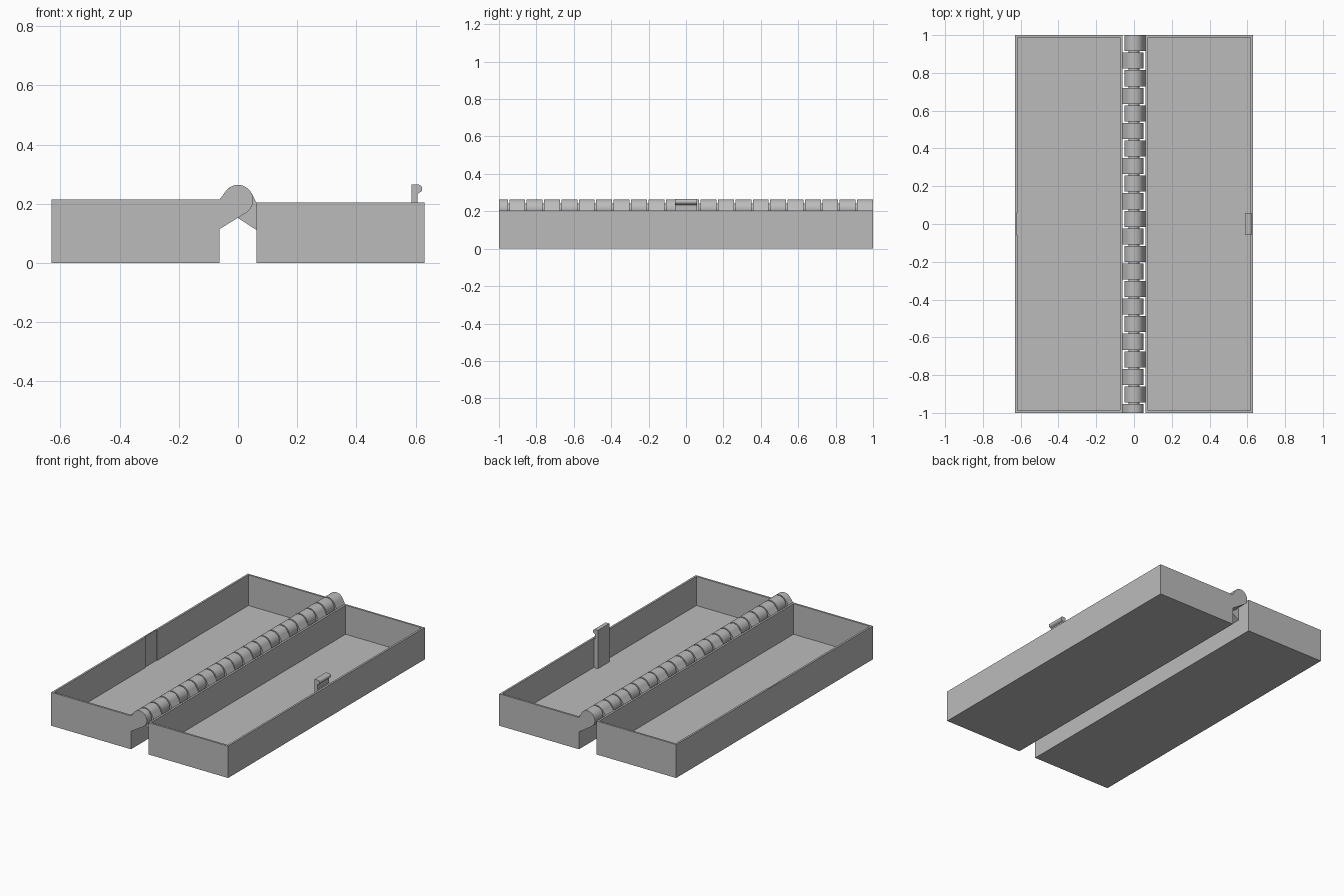
import bpy
import bmesh
import math

if "Cube" in bpy.data.objects:
    bpy.data.objects.remove(bpy.data.objects["Cube"], do_unlink=True)

grey = bpy.data.materials.new("plain grey")
grey.use_nodes = True
COLOR = (0.5, 0.5, 0.5, 1)
grey.diffuse_color = COLOR
grey.node_tree.nodes["Principled BSDF"].inputs["Base Color"].default_value = COLOR

WALL, FLOOR = 0.018, 0.018
OUTER, INNER = 0.63, 0.062
HINGE_Z, HINGE_R = 0.213, 0.051
PITCH, GAP = 0.093, 0.008
LATCH_HALF = 0.058


def finish(name, bm):
    bmesh.ops.recalc_face_normals(bm, faces=bm.faces)
    mesh = bpy.data.meshes.new(name)
    bm.to_mesh(mesh)
    bm.free()
    mesh.materials.append(grey)
    obj = bpy.data.objects.new(name, mesh)
    bpy.context.collection.objects.link(obj)
    return obj


def add_box(bm, lo, hi):
    verts = bmesh.ops.create_cube(bm, size=1)["verts"]
    for v in verts:
        for i in range(3):
            v.co[i] = hi[i] if v.co[i] > 0 else lo[i]


def add_prism(bm, profile, y0, y1):
    """Extrude an x-z profile along y."""
    face = bm.faces.new([bm.verts.new((x, y0, z)) for x, z in profile])
    out = bmesh.ops.extrude_face_region(bm, geom=[face])["geom"]
    for v in out:
        if isinstance(v, bmesh.types.BMVert):
            v.co.y = y1


def select_only(obj):
    bpy.ops.object.select_all(action="DESELECT")
    obj.select_set(True)
    bpy.context.view_layer.objects.active = obj


def smooth(obj):
    select_only(obj)
    bpy.ops.object.shade_smooth_by_angle(angle=math.radians(30))


# Open trays: the top face is inset and sunk to the floor
def tray(name, x0, x1, height):
    bm = bmesh.new()
    add_box(bm, (x0, -1, 0), (x1, 1, height))
    top = max(bm.faces, key=lambda f: f.calc_center_median().z)
    bmesh.ops.inset_region(bm, faces=[top], thickness=WALL)
    floor = bmesh.ops.extrude_face_region(bm, geom=[top])["geom"]
    for v in floor:
        if isinstance(v, bmesh.types.BMVert):
            v.co.z = FLOOR
    if top.is_valid:
        bm.faces.remove(top)
    return finish(name, bm)


right_tray = tray("latch_tray", INNER, OUTER, 0.205)
left_tray = tray("catch_tray", -OUTER, -INNER, 0.215)

# Recess for the latch in the opposite wall
bm = bmesh.new()
add_box(bm, (-OUTER + 0.008, -LATCH_HALF, FLOOR), (-OUTER + 0.04, LATCH_HALF, 0.3))
cutter = finish("recess_cutter", bm)
cutter.hide_render = True
cut = left_tray.modifiers.new("recess", "BOOLEAN")
cut.operation = "DIFFERENCE"
cut.solver = "EXACT"
cut.object = cutter
select_only(left_tray)
bpy.ops.object.modifier_apply(modifier=cut.name)
bpy.data.objects.remove(cutter, do_unlink=True)


# Knuckle profile: round barrel joined by tangents to a tray wall
def knuckle_profile(side, top, bottom):
    def tangent(z, turn):
        dx, dz = INNER, z - HINGE_Z
        return math.atan2(dz, dx) + turn * math.acos(HINGE_R / math.hypot(dx, dz))

    start, end = tangent(top, 1), tangent(bottom, -1) + 2 * math.pi
    steps = 28
    points = [(INNER + 0.005, bottom), (INNER + 0.005, top), (INNER, top)]
    for i in range(steps + 1):
        a = start + (end - start) * i / steps
        points.append((HINGE_R * math.cos(a), HINGE_Z + HINGE_R * math.sin(a)))
    points.append((INNER, bottom))
    return [(side * x, z) for x, z in points]


# Interleaved hinge knuckles, the first one short
knuckles = {-1: bmesh.new(), 1: bmesh.new()}
profiles = {-1: knuckle_profile(-1, 0.215, 0.115), 1: knuckle_profile(1, 0.205, 0.112)}
for i in range(22):
    side = 1 if i % 2 else -1
    end = -0.953 + i * PITCH
    start = max(-1, end - PITCH + GAP)
    add_prism(knuckles[side], profiles[side], start, min(end, 1))
smooth(finish("catch_side_knuckles", knuckles[-1]))
smooth(finish("latch_side_knuckles", knuckles[1]))

# Hinge pin inside the barrel
bm = bmesh.new()
ring = [2 * math.pi * i / 24 for i in range(24)]
add_prism(bm, [(0.028 * math.cos(a), HINGE_Z + 0.028 * math.sin(a)) for a in ring],
          -0.98, 0.98)
smooth(finish("hinge_pin", bm))

# Latch tab with a rounded hook along its top
bm = bmesh.new()
hook = [(0.587, FLOOR), (0.587, 0.265), (0.611, 0.265)]
for i in range(9):
    a = math.radians(80 - 20 * i)
    hook.append((0.611 + 0.011 * math.cos(a), 0.251 + 0.013 * math.sin(a)))
hook += [(0.606, 0.234), (0.606, 0.205), (0.613, 0.204), (0.613, FLOOR)]
add_prism(bm, hook, -LATCH_HALF, LATCH_HALF)
smooth(finish("latch", bm))
